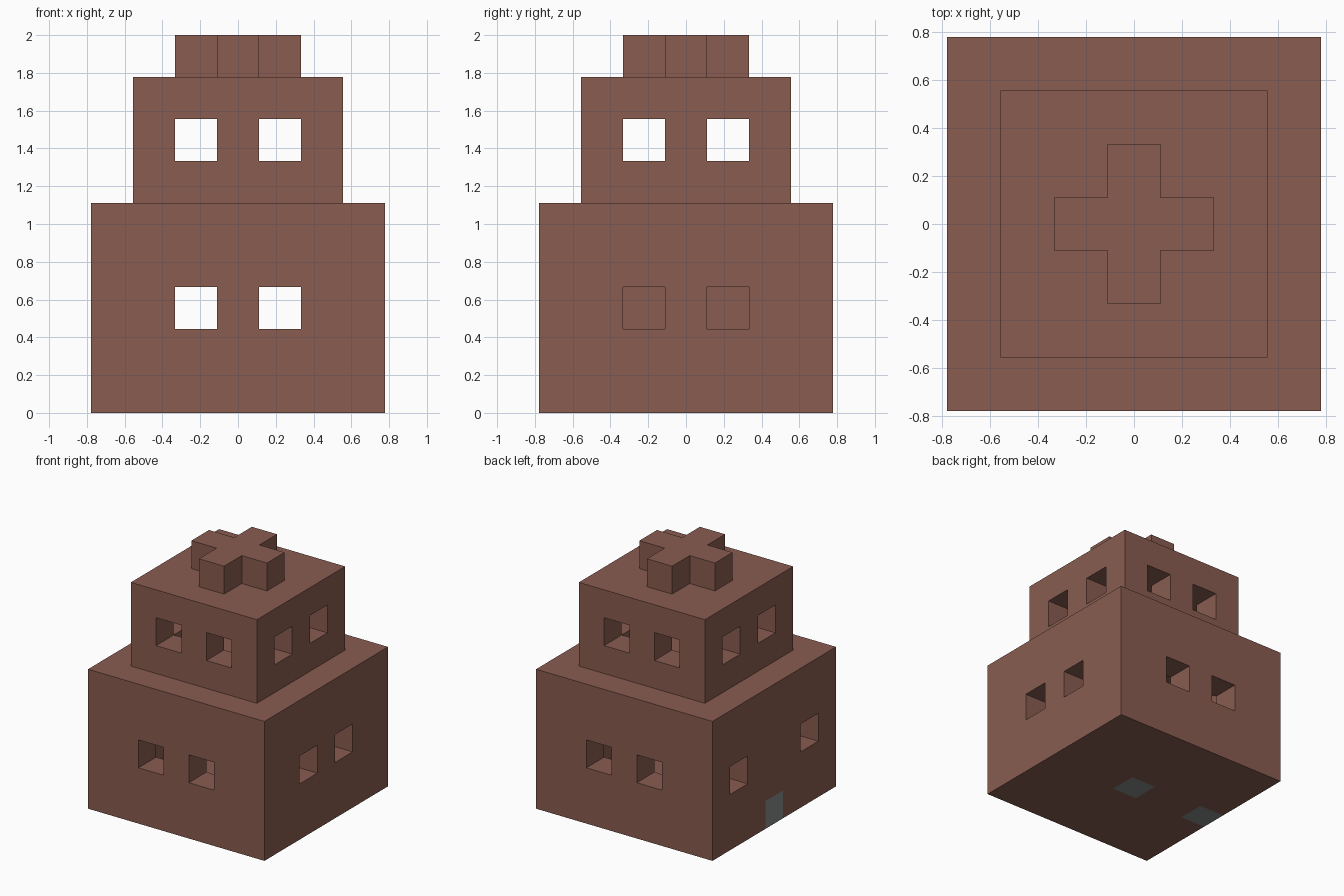
import bpy
import bmesh

U = 2 / 9  # one block of the building

default = bpy.data.objects.get("Cube")
if default:
    bpy.data.objects.remove(default, do_unlink=True)


def material(name, color):
    mat = bpy.data.materials.new(name)
    mat.use_nodes = True
    mat.diffuse_color = color
    mat.node_tree.nodes["Principled BSDF"].inputs["Base Color"].default_value = color
    return mat


brick = material("brick_brown", (0.25, 0.108, 0.082, 1))
stone = material("stone_grey", (0.24, 0.25, 0.25, 1))


def add_object(name, bm, mat):
    bmesh.ops.recalc_face_normals(bm, faces=bm.faces)
    mesh = bpy.data.meshes.new(name)
    bm.to_mesh(mesh)
    bm.free()
    mesh.materials.append(mat)
    obj = bpy.data.objects.new(name, mesh)
    bpy.context.collection.objects.link(obj)
    return obj


def box(name, low, high, mat=brick):
    """Box between two corners given in blocks."""
    bm = bmesh.new()
    bmesh.ops.create_cube(bm, size=1)
    for v in bm.verts:
        v.co = [U * (a + (b - a) * (c + 0.5)) for a, b, c in zip(low, high, v.co)]
    return add_object(name, bm, mat)


def cut(target, low, high):
    """Remove a box from the target and discard the cutter."""
    cutter = box("cutter", low, high)
    cutter.hide_render = True
    mod = target.modifiers.new("cut", "BOOLEAN")
    mod.operation = "DIFFERENCE"
    mod.solver = "EXACT"
    mod.object = cutter
    bpy.context.view_layer.objects.active = target
    bpy.ops.object.modifier_apply(modifier=mod.name)
    bpy.data.objects.remove(cutter, do_unlink=True)


# Lower storey: thick-walled room with a solid floor and roof
lower = box("lower_storey", (-3.5, -3.5, 0), (3.5, 3.5, 5))
cut(lower, (-2.5, -2.5, 1), (2.5, 2.5, 4))
for s in (-1, 1):
    cut(lower, (s - 0.5, -4, 2), (s + 0.5, 4, 3))            # front and back windows
    cut(lower, (2, s - 0.5, 2), (4, s + 0.5, 3))             # left windows
    cut(lower, (-4, 2 * s - 0.5, 2), (-2, 2 * s + 0.5, 3))   # right windows
cut(lower, (-4, -0.5, -1), (-2.5, 0.5, 1))                   # doorway
cut(lower, (-0.5, -0.5, -1), (0.5, 0.5, 2))                  # floor opening

# Grey blocks filling the doorway and the floor opening
box("door", (-3.5, -0.5, 0), (-2.5, 0.5, 1), stone)
box("floor_block", (-0.5, -0.5, 0), (0.5, 0.5, 1), stone)

# Upper storey: smaller room standing on the lower roof
upper = box("upper_storey", (-2.5, -2.5, 5), (2.5, 2.5, 8))
cut(upper, (-1.5, -1.5, 4), (1.5, 1.5, 7))
for s in (-1, 1):
    cut(upper, (s - 0.5, -3, 6), (s + 0.5, 3, 7))
    cut(upper, (-3, s - 0.5, 6), (3, s + 0.5, 7))

# Roof cross: outline of one arm turned four times, then extruded
bm = bmesh.new()
outline = []
x_arm = [(0.5, -0.5), (1.5, -0.5), (1.5, 0.5)]
for turn in range(4):
    outline += x_arm
    x_arm = [(-y, x) for x, y in x_arm]
base = bm.faces.new([bm.verts.new((U * x, U * y, 8 * U)) for x, y in outline])
top = bmesh.ops.extrude_face_region(bm, geom=[base], use_keep_orig=True)
for v in top["geom"]:
    if isinstance(v, bmesh.types.BMVert):
        v.co.z += U
add_object("roof_cross", bm, brick)
